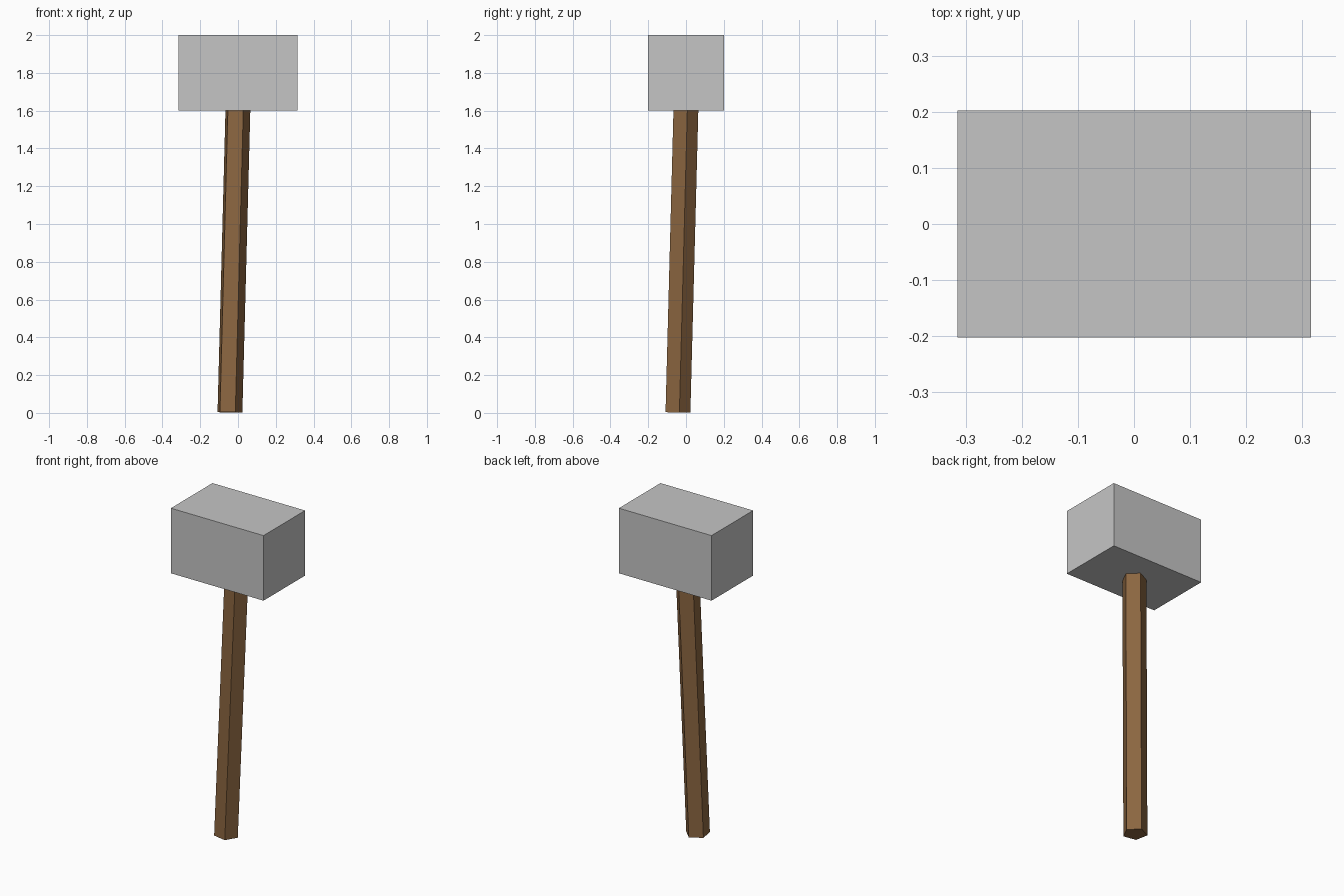
import bpy, math
from mathutils import Vector, Matrix

if "Cube" in bpy.data.objects:
    bpy.data.objects.remove(bpy.data.objects["Cube"])


def material(name, rgb):
    m = bpy.data.materials.new(name)
    m.diffuse_color = (*rgb, 1.0)
    m.use_nodes = True
    m.node_tree.nodes["Principled BSDF"].inputs["Base Color"].default_value = m.diffuse_color
    return m


stone = material("stone grey", (0.56, 0.56, 0.56))
wood = material("wood brown", (0.26, 0.132, 0.052))

# Block head
bpy.ops.mesh.primitive_cube_add(size=1, location=(0, 0, 1.8))
head = bpy.context.object
head.name = "hammer_head"
head.scale = (0.63, 0.404, 0.4)
head.data.materials.append(stone)

# Five-sided handle, leaning slightly towards the back right,
# with one corner pointing to the front left
radius = 0.07
base = Vector((-0.046, -0.046, 0.003))
tip = Vector((-0.0027, -0.0027, 1.65))
axis = tip - base
bpy.ops.mesh.primitive_cylinder_add(vertices=5, radius=radius, depth=axis.length)
handle = bpy.context.object
handle.name = "handle"
handle.data.materials.append(wood)
# first corner of the primitive lies on +y; turn it to 225 degrees
spin = Matrix.Rotation(math.radians(135), 4, 'Z')
lean = Vector((0, 0, 1)).rotation_difference(axis).to_matrix().to_4x4()
handle.matrix_world = Matrix.Translation((base + tip) / 2) @ lean @ spin
